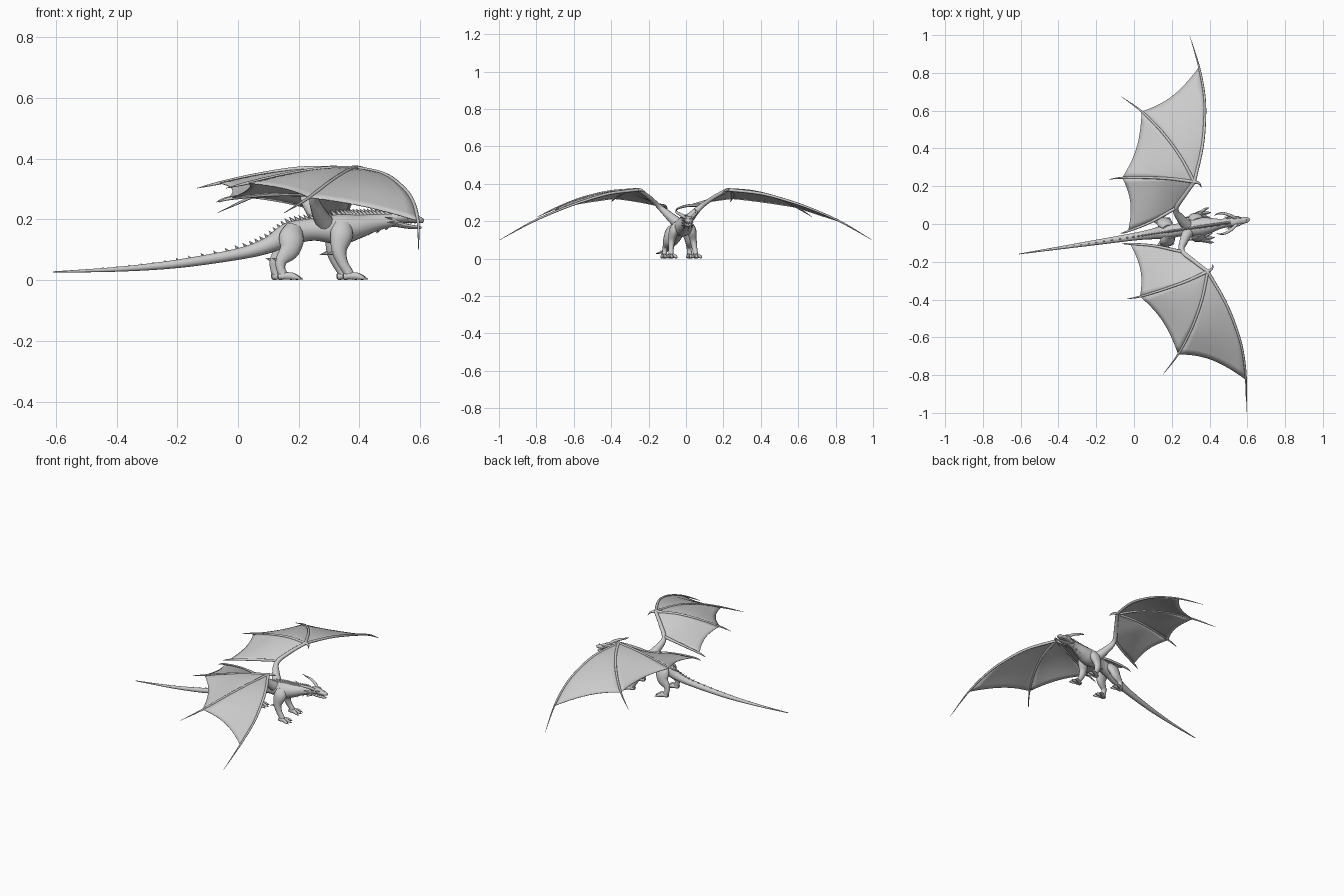
import bpy, bmesh, math
from mathutils import Vector, Matrix

if "Cube" in bpy.data.objects:
    bpy.data.objects.remove(bpy.data.objects["Cube"])

# The creature is modelled along +x, then turned slightly on the ground
PLACE = Matrix.Translation((0, -0.0675, 0)) @ Matrix.Rotation(math.radians(8.53), 4, 'Z')

grey = bpy.data.materials.new("plain grey")
grey.use_nodes = True
grey.diffuse_color = (0.6, 0.6, 0.6, 1)
grey.node_tree.nodes["Principled BSDF"].inputs["Base Color"].default_value = (0.6, 0.6, 0.6, 1)


def spline(pts, steps):
    """Smooth curve through points that may also carry radii."""
    out = []
    last = len(pts) - 1
    for i in range(last):
        p0, p1, p2, p3 = pts[max(i - 1, 0)], pts[i], pts[i + 1], pts[min(i + 2, last)]
        for k in range(steps):
            t = k / steps
            out.append([b + t * ((c - a) + t * ((2 * a - 5 * b + 4 * c - d) + t * (3 * b - a - 3 * c + d))) / 2
                        for a, b, c, d in zip(p0, p1, p2, p3)])
    return out + [list(pts[-1])]


def finish(name, bm, angle=50):
    bmesh.ops.recalc_face_normals(bm, faces=bm.faces)
    me = bpy.data.meshes.new(name)
    bm.to_mesh(me)
    bm.free()
    ob = bpy.data.objects.new(name, me)
    me.materials.append(grey)
    bpy.context.collection.objects.link(ob)
    ob.matrix_world = PLACE
    bpy.ops.object.select_all(action='DESELECT')
    ob.select_set(True)
    bpy.context.view_layer.objects.active = ob
    bpy.ops.object.shade_smooth_by_angle(angle=math.radians(angle))
    return ob


def tube(name, pts, sides=12, steps=5, side=1):
    """Loft ellipses along (x, y, z, half width[, half height])."""
    path = spline([tuple(p) if len(p) == 5 else (*p, p[3]) for p in pts], steps)
    pos = [Vector((p[0], p[1] * side, p[2])) for p in path]
    span = (pos[-1] - pos[0]).normalized()
    ref = Vector((1, 0, 0)) if abs(span.y) > 0.75 else Vector((0, 1, 0))
    bm = bmesh.new()
    rings = []
    for i, p in enumerate(path):
        tan = (pos[min(i + 1, len(pos) - 1)] - pos[max(i - 1, 0)]).normalized()
        across = (ref - tan * ref.dot(tan)).normalized()
        up = tan.cross(across)
        rings.append([bm.verts.new(pos[i] + across * math.cos(a) * max(p[3], 0.0006)
                                   + up * math.sin(a) * max(p[4], 0.0006))
                      for a in (math.tau * k / sides for k in range(sides))])
    for a, b in zip(rings, rings[1:]):
        for k in range(sides):
            j = (k + 1) % sides
            bm.faces.new((a[k], a[j], b[j], b[k]))
    bm.faces.new(rings[0])
    bm.faces.new(rings[-1])
    return finish(name, bm)


def add_spike(bm, base, direction, radius, length):
    d = Vector(direction).normalized()
    m = Matrix.Translation(Vector(base) + d * length / 2) @ d.to_track_quat('Z', 'Y').to_matrix().to_4x4()
    bmesh.ops.create_cone(bm, cap_ends=True, segments=6, radius1=radius, radius2=0, depth=length, matrix=m)


# Body, neck and tail in one loft
BODY = [(-0.616, 0, 0.027, 0.002, 0.002), (-0.4, 0, 0.036, 0.008, 0.008), (-0.2, 0, 0.054, 0.014, 0.014),
        (0, 0, 0.086, 0.02, 0.019), (0.1, 0, 0.115, 0.028, 0.027), (0.17, 0, 0.152, 0.038, 0.038),
        (0.25, 0, 0.167, 0.035, 0.037), (0.34, 0, 0.168, 0.05, 0.05), (0.4, 0, 0.177, 0.042, 0.04),
        (0.46, 0, 0.19, 0.027, 0.028), (0.52, 0, 0.198, 0.021, 0.021), (0.55, 0, 0.198, 0.016, 0.016)]
tube("body_and_tail", BODY, sides=20, steps=8)

# Row of spines down the back
bm = bmesh.new()
for p in spline(BODY, 5)[4:-6]:
    size = 0.009 + 0.02 * min(max((p[0] + 0.3) / 0.7, 0), 1)
    add_spike(bm, (p[0], 0, p[2] + p[4] - 0.003), (-0.9, 0, 1), size * 0.36, size)
finish("back_spines", bm, 30)

# Head
tube("skull", [(0.505, 0, 0.203, 0.016, 0.014), (0.54, 0, 0.208, 0.027, 0.02), (0.575, 0, 0.203, 0.02, 0.015),
               (0.605, 0, 0.198, 0.015, 0.011), (0.618, 0, 0.195, 0.007, 0.006)], sides=14)
tube("lower_jaw", [(0.525, 0, 0.187, 0.02, 0.011), (0.56, 0, 0.178, 0.017, 0.008),
                   (0.595, 0, 0.174, 0.012, 0.006), (0.61, 0, 0.174, 0.005, 0.004)])
bm = bmesh.new()
add_spike(bm, (0.603, 0, 0.203), (-0.3, 0, 1), 0.005, 0.016)
for s in (1, -1):
    for i in range(3):
        add_spike(bm, (0.528 - 0.008 * i, 0.017 * s, 0.18 + 0.011 * i), (-1, 0.7 * s, -0.2 + 0.2 * i), 0.005, 0.035)
        add_spike(bm, (0.44 + 0.03 * i, 0.012 * s, 0.158 + 0.009 * i), (-0.7, 0.3 * s, -1), 0.004, 0.016)
    for i in range(4):
        add_spike(bm, (0.565 + 0.012 * i, (0.016 - 0.002 * i) * s, 0.194), (0, 0, -1), 0.0025, 0.012)
finish("face_spikes_and_teeth", bm, 30)

# Wing curves: each ends with its free claw, after the membrane edge
WRIST = (0.358, 0.24, 0.368)
FINGERS = {
    "leading_finger": [WRIST, (0.425, 0.409, 0.348), (0.462, 0.555, 0.308), (0.479, 0.684, 0.262),
                       (0.474, 0.837, 0.195), (0.45, 1.006, 0.10)],
    "second_finger": [WRIST, (0.305, 0.385, 0.358), (0.23, 0.525, 0.325), (0.139, 0.65, 0.272),
                      (0.043, 0.744, 0.222)],
    "third_finger": [WRIST, (0.24, 0.274, 0.366), (0.11, 0.3, 0.347), (-0.015, 0.318, 0.32),
                     (-0.088, 0.32, 0.303)],
    "inner_finger": [WRIST, (0.235, 0.115, 0.285), (0.1, 0.064, 0.283), (-0.026, 0.034, 0.27),
                     (-0.068, 0.028, 0.257)],
}


def resample(pts, n):
    """Evenly spaced points along the smooth curve."""
    fine = [Vector(p) for p in spline(pts, 24)]
    run = [0]
    for a, b in zip(fine, fine[1:]):
        run.append(run[-1] + (b - a).length)
    return [fine[min(range(len(fine)), key=lambda k: abs(run[k] - run[-1] * i / n))] for i in range(n + 1)]


def membrane(name, a_pts, b_pts, side, n=14, m=10):
    """Skin stretched between two fingers, with a hollowed rear edge."""
    bm = bmesh.new()
    rows = []
    wrist = Vector(WRIST)
    for i, (a, b) in enumerate(zip(resample(a_pts[:-1], n), resample(b_pts[:-1], n))):
        t = i / n
        row = []
        for j in range(m + 1):
            s = j / m
            bow = 4 * s * (1 - s)
            p = a.lerp(b, s)
            p += (wrist - p) * 0.075 * bow * t * t
            p.z += 0.012 * bow * t * (1 - t) * 2
            row.append(bm.verts.new((p.x, p.y * side, p.z)))
        rows.append(row)
    for r, q in zip(rows, rows[1:]):
        for j in range(m):
            bm.faces.new((r[j], r[j + 1], q[j + 1], q[j]))
    bmesh.ops.remove_doubles(bm, verts=bm.verts, dist=0.0002)
    ob = finish(name, bm)
    mod = ob.modifiers.new("thickness", 'SOLIDIFY')
    mod.thickness = 0.003
    mod.offset = 0


for label, s in (("left", 1), ("right", -1)):
    # Wing arm, claw, fingers and skin
    tube(label + "_wing_arm", [(0.285, 0.02, 0.19, 0.03), (0.258, 0.06, 0.228, 0.023), (0.24, 0.112, 0.277, 0.014),
                               (0.295, 0.175, 0.328, 0.011), (*WRIST, 0.01)], side=s)
    tube(label + "_wing_claw", [(*WRIST, 0.01), (0.383, 0.228, 0.366, 0.006), (0.392, 0.205, 0.352, 0.001)],
         sides=8, side=s)
    curves = list(FINGERS.items())
    for name, pts in curves:
        own = pts[1:] if name == "inner_finger" else pts
        radii = [0.009 * (1 - 0.55 * i / (len(own) - 1)) for i in range(len(own))]
        radii[-1] = 0.0008
        tube(label + "_" + name, [(*p, r) for p, r in zip(own, radii)], sides=8, side=s)
    for (na, a), (nb, b) in zip(curves, curves[1:]):
        membrane(label + "_skin_to_" + nb, a, b, s)

    # Horn, brow and eye
    tube(label + "_horn", [(0.548, 0.016, 0.216, 0.009), (0.52, 0.036, 0.234, 0.0085), (0.487, 0.052, 0.245, 0.007),
                           (0.455, 0.054, 0.256, 0.004), (0.435, 0.046, 0.27, 0.0008)], sides=10, side=s)
    tube(label + "_brow", [(0.53, 0.022, 0.217, 0.006), (0.555, 0.021, 0.218, 0.006), (0.58, 0.012, 0.211, 0.002)],
         sides=8, side=s)
    bm = bmesh.new()
    bmesh.ops.create_uvsphere(bm, u_segments=10, v_segments=8, radius=0.005,
                              matrix=Matrix.Translation((0.562, 0.021 * s, 0.207)))
    finish(label + "_eye", bm)

    # Legs
    tube(label + "_front_leg", [(0.345, 0.03, 0.185, 0.02, 0.03), (0.338, 0.048, 0.15, 0.025, 0.038),
                                (0.328, 0.058, 0.1, 0.019, 0.026), (0.338, 0.063, 0.06, 0.015, 0.018),
                                (0.355, 0.066, 0.03, 0.014, 0.016), (0.365, 0.067, 0.008, 0.016, 0.018)], side=s)
    tube(label + "_hind_leg", [(0.185, 0.022, 0.175, 0.016, 0.028), (0.172, 0.045, 0.14, 0.024, 0.042),
                               (0.163, 0.058, 0.1, 0.021, 0.034), (0.135, 0.064, 0.065, 0.014, 0.02),
                               (0.133, 0.067, 0.035, 0.013, 0.015), (0.145, 0.069, 0.008, 0.016, 0.018)], side=s)
    bm = bmesh.new()
    add_spike(bm, (0.318, 0.058 * s, 0.093), (-1, 0.1 * s, -0.25), 0.01, 0.04)
    add_spike(bm, (0.13, 0.064 * s, 0.064), (-1, 0.1 * s, 0.3), 0.009, 0.03)
    finish(label + "_leg_spurs", bm, 30)

    # Paws with splayed clawed toes
    for limb, x, y in (("front", 0.355, 0.067), ("hind", 0.138, 0.069)):
        for i in (-1, 0, 1):
            reach = 0.058 - 0.008 * abs(i)
            tube(f"{label}_{limb}_toe_{i + 2}",
                 [(x - 0.012, y, 0.012, 0.012, 0.011), (x + reach * 0.45, y + 0.013 * i, 0.014, 0.009, 0.012),
                  (x + reach * 0.85, y + 0.022 * i, 0.009, 0.007, 0.008),
                  (x + reach + 0.01, y + 0.025 * i, 0.003, 0.001, 0.001)], sides=8, side=s)
